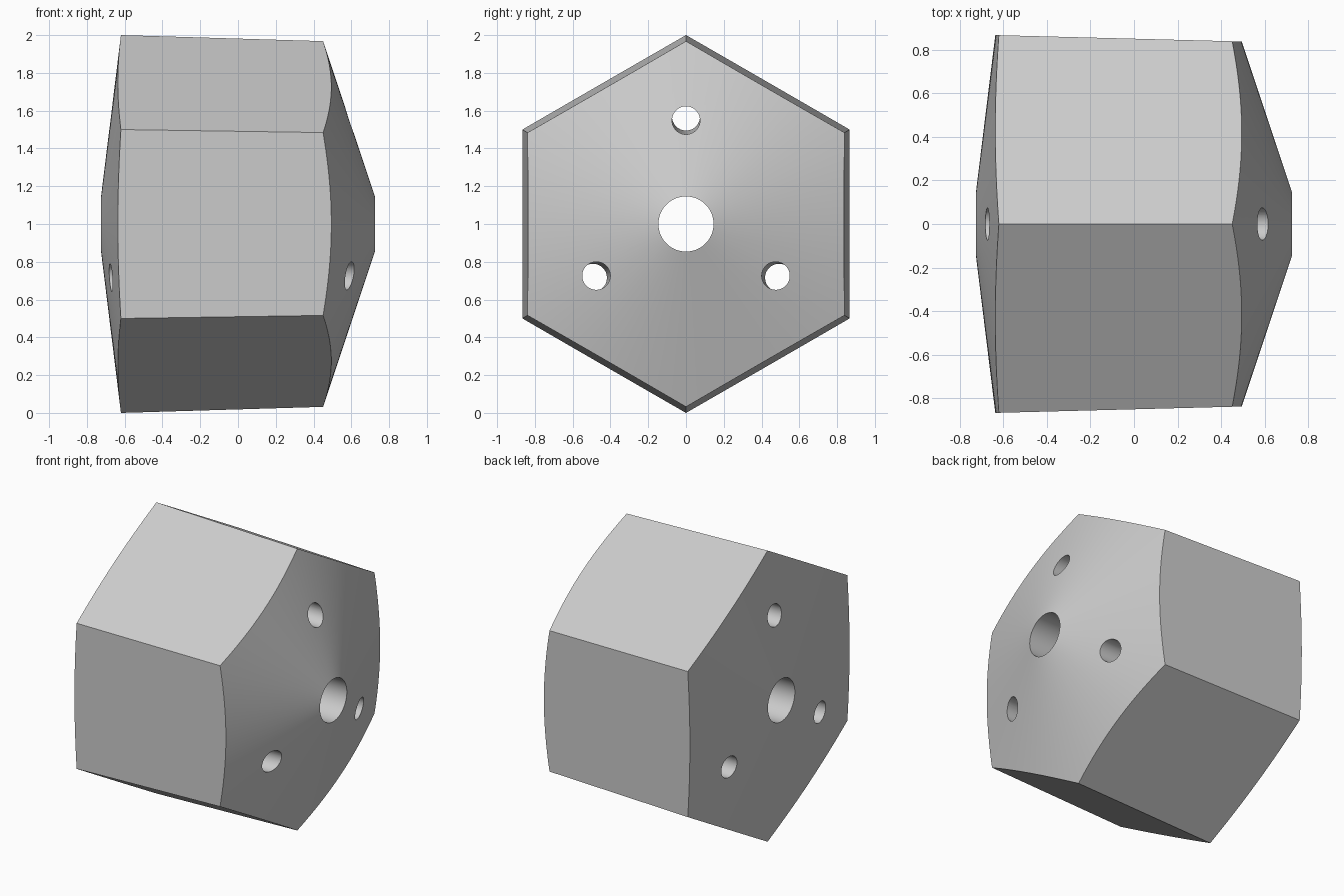
import bpy
import bmesh
from math import sin, cos, pi, radians

SEGMENTS = 144
AXIS_Z = 1.0
BORE = 0.146

cube = bpy.data.objects.get("Cube")
if cube:
    bpy.data.objects.remove(cube, do_unlink=True)

grey = bpy.data.materials.new("plain_grey")
grey.use_nodes = True
colour = (0.6, 0.6, 0.6, 1)
grey.diffuse_color = colour
grey.node_tree.nodes["Principled BSDF"].inputs["Base Color"].default_value = colour


def finish(name, bm):
    bmesh.ops.recalc_face_normals(bm, faces=bm.faces)
    mesh = bpy.data.meshes.new(name)
    bm.to_mesh(mesh)
    bm.free()
    mesh.materials.append(grey)
    obj = bpy.data.objects.new(name, mesh)
    bpy.context.collection.objects.link(obj)
    return obj


def bridge(bm, first, second):
    for i in range(len(first)):
        bm.faces.new((first[i - 1], first[i], second[i], second[i - 1]))


def rim_point(angle, cone_x, slope):
    """Where a cone end meets the tapered hexagon at this angle."""
    k = cos(pi / 6) / cos((angle % (pi / 3)) - pi / 6)
    size, taper = 0.9815, 0.03
    r = k * (size - taper * (cone_x - slope * BORE)) / (1 + k * taper * slope)
    return cone_x + slope * (r - BORE), r


def make_body():
    """Bored hexagonal block with a shallow and a steep cone end."""
    bm = bmesh.new()
    rings = [[], [], [], []]
    for i in range(SEGMENTS):
        a = 2 * pi * i / SEGMENTS
        points = [(-0.725, BORE), rim_point(a, -0.725, 0.123),
                  rim_point(a, 0.725, -0.334), (0.725, BORE)]
        for ring, (x, r) in zip(rings, points):
            ring.append(bm.verts.new((x, r * sin(a), r * cos(a) + AXIS_Z)))
    for i in range(4):
        bridge(bm, rings[i - 1], rings[i])
    return finish("hexagonal_body", bm)


def make_hole(direction, sides=48):
    """Cutter rod that leans with the taper of the block."""
    bm = bmesh.new()
    rings = []
    for x, offset in ((-1, 0.574), (1, 0.542)):
        ring = []
        for i in range(sides):
            a = 2 * pi * (i + 0.37) / sides
            y = 0.074 * sin(a) + offset * sin(direction)
            z = 0.074 * cos(a) + offset * cos(direction) + AXIS_Z
            ring.append(bm.verts.new((x, y, z)))
        bm.faces.new(ring)
        rings.append(ring)
    bridge(bm, *rings)
    return finish("hole_cutter", bm)


body = make_body()
bpy.ops.object.select_all(action="DESELECT")
body.select_set(True)
bpy.context.view_layer.objects.active = body

# Three small holes around the bore
for k in range(3):
    cutter = make_hole(k * 2 * pi / 3)
    cutter.hide_render = True
    mod = body.modifiers.new("small_hole", "BOOLEAN")
    mod.operation, mod.solver, mod.object = "DIFFERENCE", "EXACT", cutter
    bpy.ops.object.modifier_apply(modifier=mod.name)
    bpy.data.objects.remove(cutter, do_unlink=True)

bpy.ops.object.shade_smooth_by_angle(angle=radians(30))
